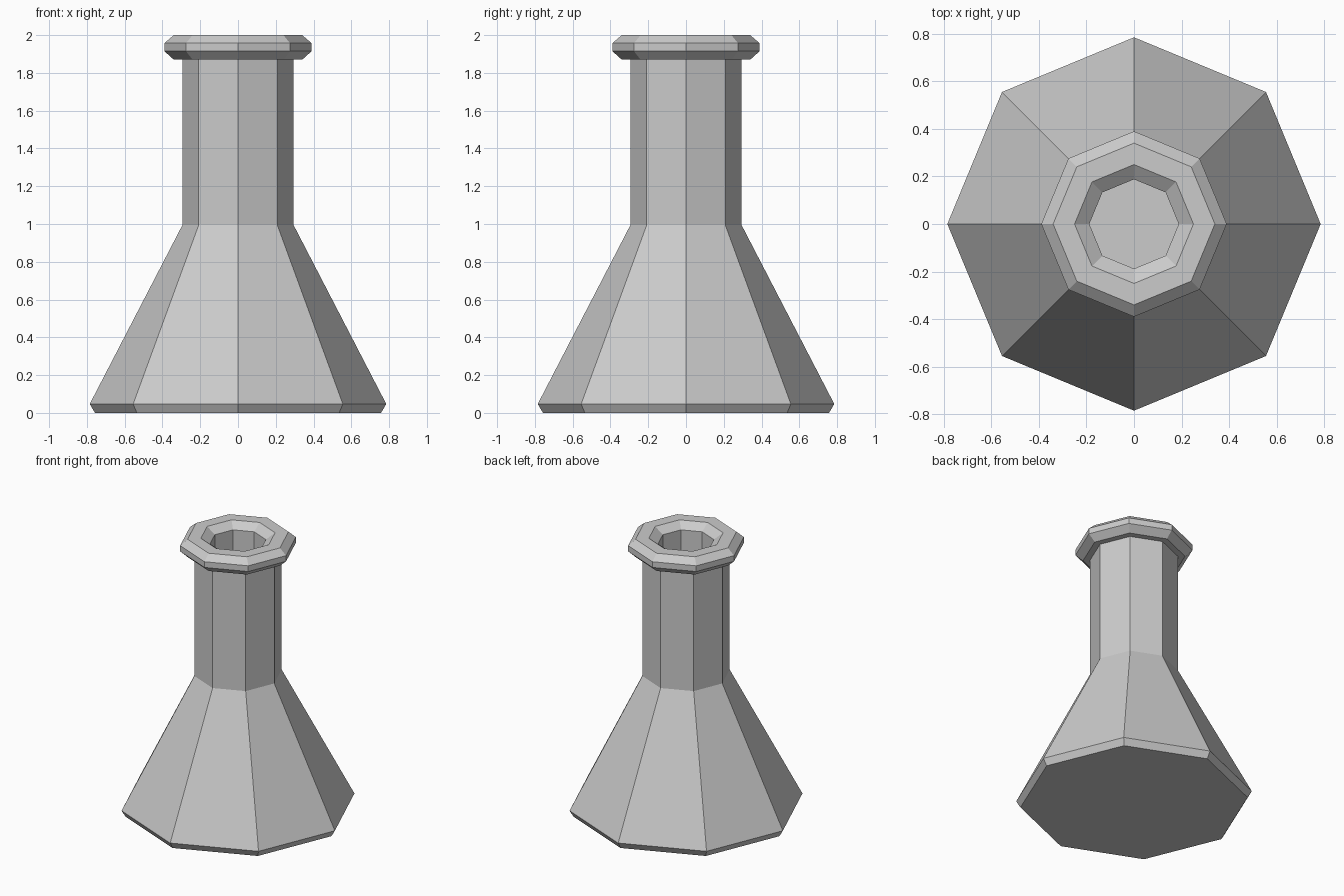
import bpy
import bmesh
from math import cos, sin, pi

if "Cube" in bpy.data.objects:
    bpy.data.objects.remove(bpy.data.objects["Cube"])

SIDES = 8


def lathe(name, profile):
    """Eight-sided turned solid with flat end faces, from (radius, height) points."""
    bm = bmesh.new()
    rings = [[bm.verts.new((r * cos(2 * pi * i / SIDES), r * sin(2 * pi * i / SIDES), z))
              for i in range(SIDES)] for r, z in profile]
    for a, b in zip(rings, rings[1:]):
        for i in range(SIDES):
            j = (i + 1) % SIDES
            bm.faces.new((a[i], a[j], b[j], b[i]))
    bm.faces.new(rings[0][::-1])
    bm.faces.new(rings[-1])
    bmesh.ops.recalc_face_normals(bm, faces=bm.faces)
    mesh = bpy.data.meshes.new(name)
    bm.to_mesh(mesh)
    bm.free()
    obj = bpy.data.objects.new(name, mesh)
    bpy.context.collection.objects.link(obj)
    return obj


# Outer wall: bevelled base, cone, neck, bevelled collar
outer = [(0.757, 0), (0.785, 0.047), (0.294, 0.995), (0.294, 1.87),
         (0.34, 1.87), (0.39, 1.915), (0.39, 1.957), (0.34, 2.0)]
# Inner wall: chamfered mouth, straight bore, hollow cone, flat floor
inner = [(0.25, 2.0), (0.188, 1.955), (0.188, 0.97), (0.64, 0.10)]
lathe("conical_flask", outer + inner)
